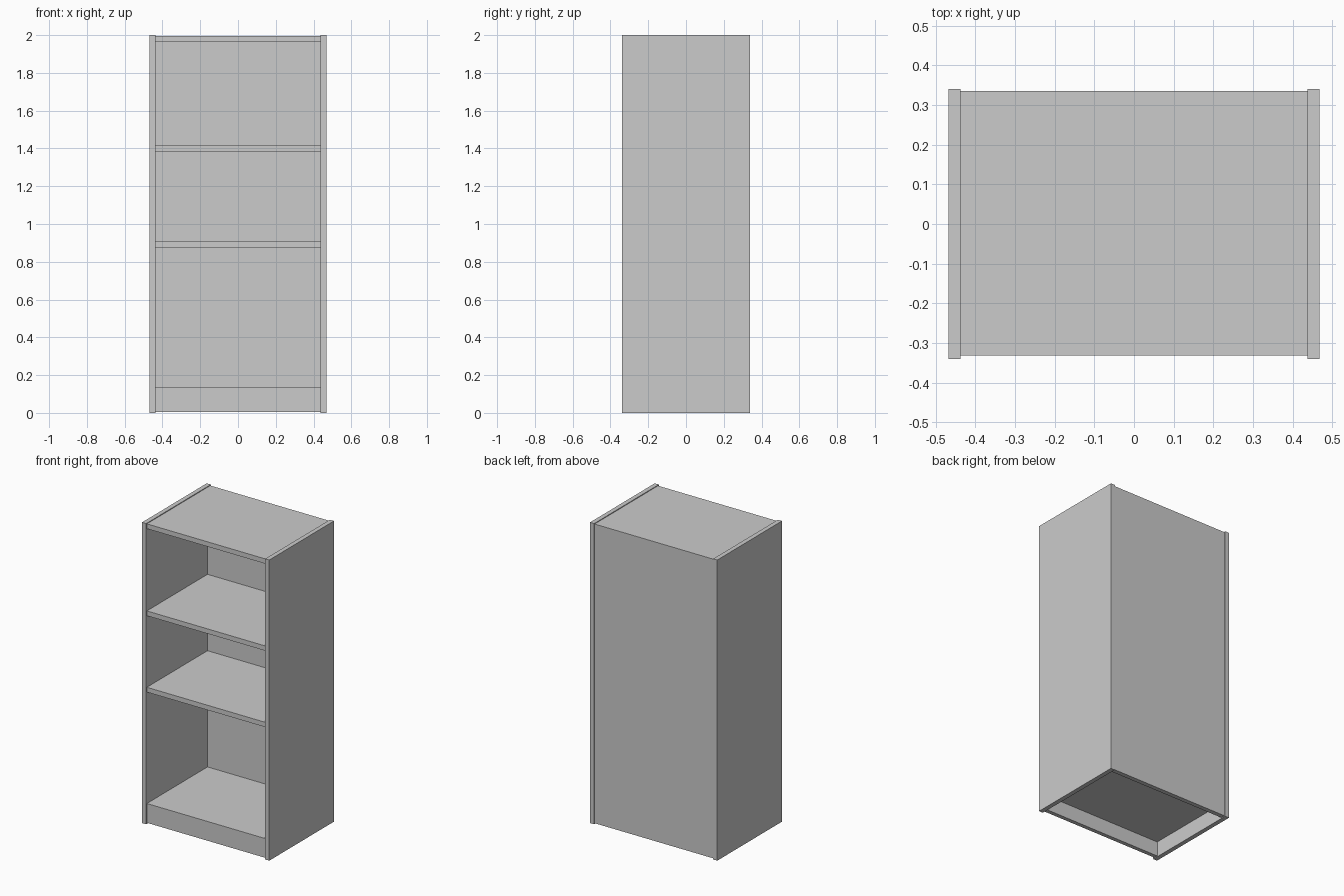
import bpy

cube = bpy.data.objects.get("Cube")
if cube:
    bpy.data.objects.remove(cube, do_unlink=True)

# One plain grey for the whole bookcase
grey = bpy.data.materials.new("light_grey")
colour = (0.6, 0.6, 0.6, 1.0)
grey.diffuse_color = colour
grey.use_nodes = True
grey.node_tree.nodes["Principled BSDF"].inputs["Base Color"].default_value = colour


def board(name, x, y, z):
    """Flat board spanning the given (low, high) range on each axis."""
    bpy.ops.mesh.primitive_cube_add(
        size=1, location=[(a + b) / 2 for a, b in (x, y, z)])
    ob = bpy.context.object
    ob.name = name
    ob.scale = [b - a for a, b in (x, y, z)]
    bpy.ops.object.transform_apply(location=False, rotation=False, scale=True)
    ob.data.materials.append(grey)
    return ob


HALF_W, HALF_D, HEIGHT = 0.468, 0.34, 2.0
THICK = 0.03
INNER = HALF_W - THICK
FRONT, BACK = -0.332, 0.335
GAP = 0.005
span = (-INNER, INNER)

# Side panels, standing slightly proud of everything between them
board("left_side", (INNER, HALF_W), (-HALF_D, HALF_D), (0, HEIGHT))
board("right_side", (-HALF_W, -INNER), (-HALF_D, HALF_D), (0, HEIGHT))

# Back panel
back_inner = BACK - THICK
board("back_panel", span, (back_inner, BACK), (GAP, HEIGHT - GAP))

# Top, shelves and bottom, each given by the height of its upper face
for name, top in (("top_panel", HEIGHT - GAP), ("upper_shelf", 1.416),
                  ("middle_shelf", 0.908), ("bottom_shelf", 0.135)):
    board(name, span, (FRONT, back_inner), (top - THICK - 0.002, top))

# Plinth under the bottom shelf
board("plinth", span, (FRONT + 0.003, FRONT + THICK), (GAP, 0.103))
